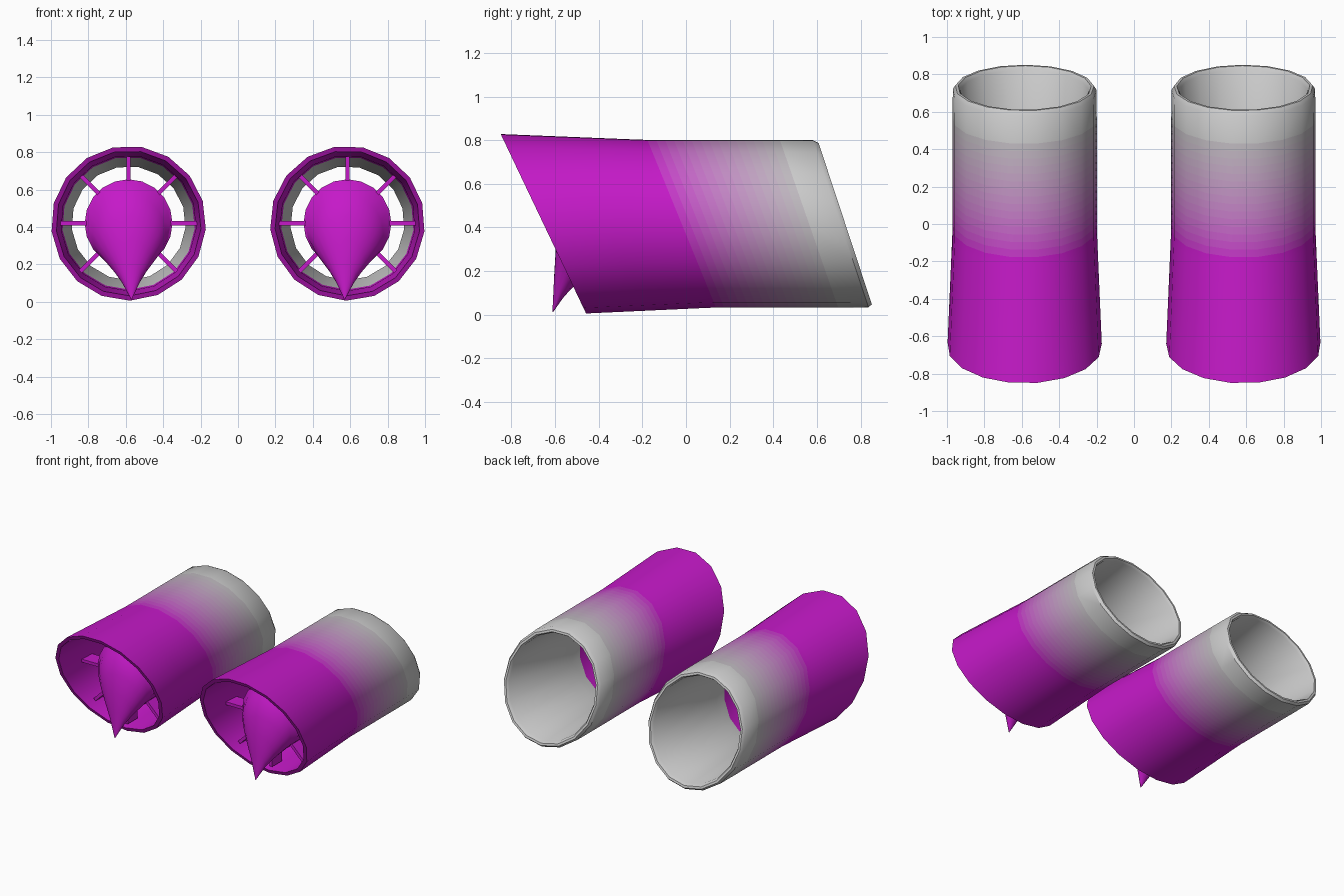
import bpy, bmesh, math
from mathutils import Matrix, Vector

if "Cube" in bpy.data.objects:
    bpy.data.objects.remove(bpy.data.objects["Cube"])

CX, CZ, SIDES = 0.585, 0.42, 17
PURPLE, GREY = (0.56, 0.01, 0.58), (0.52, 0.52, 0.52)
STEPS = 16


def blend_material(i):
    f = i / STEPS
    m = bpy.data.materials.new(f"purple_to_grey_{i}")
    m.diffuse_color = [a + (b - a) * f for a, b in zip(PURPLE, GREY)] + [1]
    m.use_nodes = True
    m.node_tree.nodes["Principled BSDF"].inputs["Base Color"].default_value = m.diffuse_color
    return m


MATS = [blend_material(i) for i in range(STEPS + 1)]


def finish(name, bm, mats, angle=35):
    bmesh.ops.recalc_face_normals(bm, faces=bm.faces)
    me = bpy.data.meshes.new(name)
    bm.to_mesh(me)
    bm.free()
    for m in mats:
        me.materials.append(m)
    ob = bpy.data.objects.new(name, me)
    bpy.context.collection.objects.link(ob)
    bpy.ops.object.select_all(action='DESELECT')
    ob.select_set(True)
    bpy.context.view_layer.objects.active = ob
    bpy.ops.object.shade_smooth_by_angle(angle=math.radians(angle))
    return ob


def bridge(bm, a, b, mat=0):
    n = len(a)
    for i in range(n):
        j = (i + 1) % n
        bm.faces.new((a[i], a[j], b[j], b[i])).material_index = mat


def slanted_ring(bm, side, t, r):
    # ring lying between the slanted inlet plane (t=0) and outlet plane (t=1)
    ring = []
    for k in range(SIDES):
        a = math.radians(165) + math.tau * k / SIDES
        x, z = r * math.cos(a), CZ + r * math.sin(a)
        front = -0.85 + (0.83 - z) * 0.476
        back = 0.60 + (0.81 - z) * 0.33
        ring.append(bm.verts.new((side * (x - CX), front + (back - front) * t, z)))
    return ring


def outer_radius(t):
    if t < 0.45:
        return 0.414 - (0.414 - 0.387) * t / 0.45
    return 0.387


def make_shell(side, label):
    bm = bmesh.new()
    # (position, radius, colour step of the band leading to this ring)
    prof = [(0, 0.414, 0), (0.22, outer_radius(0.22), 0), (0.43, outer_radius(0.43), 0)]
    for i in range(STEPS):
        t = 0.43 + 0.45 * (i + 1) / STEPS
        prof.append((t, outer_radius(t), i))
    prof += [(0.985, 0.386, STEPS), (1.0, 0.372, STEPS), (1.0, 0.357, STEPS),
             (0.985, 0.345, STEPS), (0.5, 0.305, STEPS),      # outlet duct to throat
             (0.38, 0.355, STEPS), (0.2, 0.362, 0), (0.0, 0.388, 0)]  # inlet
    rings = [slanted_ring(bm, side, t, r) for t, r, _ in prof]
    for i in range(1, len(prof)):
        bridge(bm, rings[i - 1], rings[i], prof[i][2])
    bridge(bm, rings[-1], rings[0], 0)
    finish(f"{label}_nacelle_shell", bm, MATS)


def make_hub(side, label):
    bm = bmesh.new()
    n = 20
    # upper (y, z), lower (y, z), half width of each hub section
    secs = [((-0.34, 0.655), (-0.34, 0.185), 0.235),
            ((-0.45, 0.655), (-0.45, 0.185), 0.235),
            ((-0.46, 0.645), (-0.455, 0.18), 0.222),
            ((-0.53, 0.57), (-0.475, 0.165), 0.195),
            ((-0.57, 0.46), (-0.50, 0.145), 0.155),
            ((-0.595, 0.33), (-0.53, 0.115), 0.105),
            ((-0.603, 0.20), (-0.565, 0.075), 0.057),
            ((-0.612, 0.014), (-0.609, 0.012), 0.002)]
    rings = []
    for i, (u, l, w) in enumerate(secs):
        u, l = Vector((0, *u)), Vector((0, *l))
        mid, half = (u + l) / 2, (u - l) / 2
        shift = 0.015 * max(0, i - 2) / 5
        rings.append([bm.verts.new(mid + half * math.sin(math.tau * k / n)
                      + Vector((side * (shift - CX) + w * math.cos(math.tau * k / n), 0, 0)))
                      for k in range(n)])
    for a, b in zip(rings, rings[1:]):
        bridge(bm, a, b)
    bm.faces.new(rings[0])
    bm.faces.new(rings[-1])
    finish(f"{label}_nose_cone", bm, MATS[:1])


def make_struts(side, label):
    bm = bmesh.new()
    for k in range(8):
        m = (Matrix.Translation((-side * CX, -0.40, CZ))
             @ Matrix.Rotation(math.tau * k / 8, 4, 'Y')
             @ Matrix.Translation((0.29, 0, 0))
             @ Matrix.Diagonal((0.15, 0.11, 0.022, 1)))
        bmesh.ops.create_cube(bm, size=1, matrix=m)
    finish(f"{label}_inlet_struts", bm, MATS[:1])


for side, label in ((1, "left"), (-1, "right")):
    make_shell(side, label)
    make_hub(side, label)
    make_struts(side, label)
